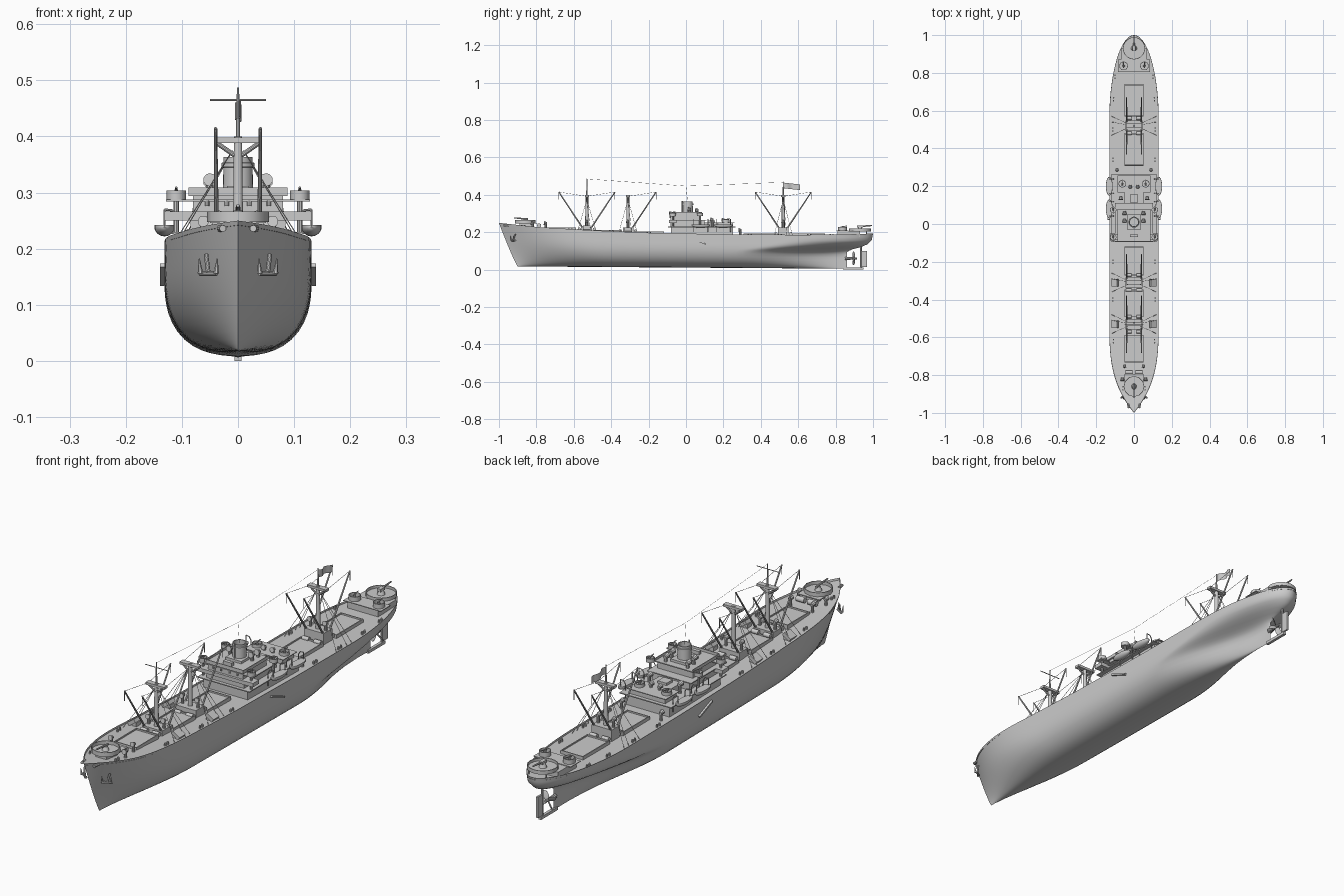
import bpy, bmesh, math
from mathutils import Vector, Matrix

if "Cube" in bpy.data.objects:
    bpy.data.objects.remove(bpy.data.objects["Cube"])

def finish(bm, name):
    bmesh.ops.remove_doubles(bm, verts=bm.verts, dist=1e-5)
    bmesh.ops.recalc_face_normals(bm, faces=bm.faces)
    me = bpy.data.meshes.new(name)
    bm.to_mesh(me)
    bm.free()
    ob = bpy.data.objects.new(name, me)
    bpy.context.collection.objects.link(ob)
    return ob

def box(name, x0, x1, y0, y1, z0, z1, rot=None):
    bm = bmesh.new()
    c = Vector(((x0 + x1) / 2, (y0 + y1) / 2, (z0 + z1) / 2))
    m = Matrix.Translation(c) @ (rot or Matrix()) @ Matrix.Diagonal((x1 - x0, y1 - y0, z1 - z0, 1))
    bmesh.ops.create_cube(bm, size=1, matrix=m)
    return finish(bm, name)

def rod(name, a, b, r, r2=None, n=10):
    a, b = Vector(a), Vector(b)
    bm = bmesh.new()
    m = Matrix.Translation((a + b) / 2) @ (b - a).to_track_quat('Z', 'Y').to_matrix().to_4x4()
    bmesh.ops.create_cone(bm, cap_ends=True, segments=n, radius1=r, radius2=r if r2 is None else r2,
                          depth=(b - a).length, matrix=m)
    return finish(bm, name)

def lathe(name, x, y, prof, n=16):
    bm = bmesh.new()
    rings = [[bm.verts.new((x + r * math.cos(2 * math.pi * k / n), y + r * math.sin(2 * math.pi * k / n), z))
              for k in range(n)] for r, z in prof]
    for a, b in zip(rings, rings[1:]):
        for k in range(n):
            bm.faces.new((a[k], a[(k + 1) % n], b[(k + 1) % n], b[k]))
    for ring in (rings[0], rings[-1]):
        bm.faces.new(ring)
    return finish(bm, name)

def gun_tub(x, y, z, r, h, barrel=0.03, aim=-1):
    t = 0.003
    lathe("gun_tub", x, y, [(r - t, z), (r, z), (r, z + h), (r - t, z + h), (r - t, z + t)])
    rod("gun_mount", (x, y, z), (x, y, z + h * 0.9), r * 0.3, r * 0.2)
    rod("gun_barrel", (x, y - aim * 0.01, z + h), (x, y + aim * barrel, z + h + barrel * 0.25), 0.003, 0.0018, 8)

def cowl(x, y, z, h, r=0.006):
    rod("vent_pipe", (x, y, z), (x, y, z + h), r)
    rod("vent_cowl", (x, y + r, z + h), (x, y - r * 1.6, z + h + r * 0.4), r * 1.1, r * 1.7)

def lerp(tab, x):
    for (a, p), (b, q) in zip(tab, tab[1:]):
        if x <= b:
            return p + (q - p) * max(0, (x - a) / (b - a))
    return tab[-1][1]

# Hull form: sheer line, stern outline and waterline shapes
SHEER = [(-1, .25), (-.8, .228), (-.5, .21), (-.2, .197), (.2, .189), (.6, .186), (.85, .188), (1, .193)]
STERN = [(0, .86), (.48, .86), (.55, .88), (.62, .935), (.7, .97), (.82, .993), (1, 1)]
sheer = lambda y: lerp(SHEER, y)
deck = lambda y: sheer(y) - .008
smooth = lambda s: (lambda c: c * c * (3 - 2 * c))(min(1, max(0, s)))

def hull_point(u, t):
    ys, ye = -.9 - .1 * t ** .9, lerp(STERN, t)
    y = ys + (ye - ys) * (1 - math.cos(math.pi * u)) / 2
    bow = 1 - max(0, 1 - (y - ys) / .5) ** (1.7 + 1.5 * t)
    w = smooth((t - .35) / .5)
    s = min(1, (ye - y) / (.6 - .15 * w))
    run = (1 - w) * smooth(s) + w * math.sqrt(max(0, 1 - (1 - s) ** 2))
    sec = (1 - (1 - min(1, t / .75)) ** 2.5) ** .4
    zk = .011 - .007 * y
    return Vector((.131 * sec * bow * run, y, zk + t * (sheer(y) - zk)))

N = 72
TS = [0, .01, .03, .06, .1, .16, .24, .33, .42, .48, .52, .56, .6, .65, .7, .76, .82, .91, 1]
bm = bmesh.new()
cols = []
for i in range(N + 1):
    half = [hull_point(i / N, t) for t in TS]
    pts = [Vector((-p.x, p.y, p.z)) for p in reversed(half)] + half[1:]
    cols.append([bm.verts.new(p) for p in pts])
for a, b in zip(cols, cols[1:]):
    for j in range(len(a) - 1):
        bm.faces.new((a[j], b[j], b[j + 1], a[j + 1]))
finish(bm, "hull")
bm = bmesh.new()
rows = []
for i in range(1, N):
    p = hull_point(i / N, 1)
    rows.append([bm.verts.new((s * p.x * .995, p.y, deck(p.y))) for s in (-1, 1)])
for a, b in zip(rows, rows[1:]):
    bm.faces.new((a[0], a[1], b[1], b[0]))
finish(bm, "main_deck")

# Rudder, sole piece and propeller
box("sole_piece", -.006, .006, .84, .95, .0, .012)
box("rudder", -.004, .004, .932, .968, .014, .1)
rod("rudder_stock", (0, .935, .005), (0, .935, .13), .005)
rod("propeller_hub", (0, .85, .06), (0, .915, .06), .009, .005)
for k in range(4):
    bm = bmesh.new()
    m = (Matrix.Translation((0, .897, .06)) @ Matrix.Rotation(k * math.pi / 2 + .5, 4, 'Y') @ Matrix.Translation((0, 0, .021))
         @ Matrix.Rotation(.6, 4, 'Z') @ Matrix.Diagonal((.012, .002, .02, 1)))
    bmesh.ops.create_uvsphere(bm, u_segments=10, v_segments=8, radius=1, matrix=m)
    finish(bm, "propeller_blade")

# Cargo hatches with coaming and raised cover
for y0, y1 in ((-.73, -.59), (-.49, -.35), (-.27, -.12), (.31, .48), (.57, .74)):
    z = deck((y0 + y1) / 2)
    box("hatch_cover", -.047, .047, y0 + .004, y1 - .004, z - .004, z + .009)
    for s in (-1, 1):
        box("hatch_coaming_side", s * .049 - .002, s * .049 + .002, y0, y1, z - .006, z + .014)
    for y in (y0, y1):
        box("hatch_coaming_end", -.051, .051, y - .002, y + .002, z - .006, z + .014)

# Masts with houses, crosstrees, booms, winches and rigging
for my, top, dirs in ((-.53, .487, (-1, 1)), (-.31, .402, (1,)), (.52, .472, (-1, 1))):
    z = deck(my)
    box("mast_house", -.045, .045, my - .028, my + .028, z - .003, .226)
    rod("lower_mast", (0, my, z), (0, my, .4), .0095, .0075, 14)
    if top > .41:
        rod("topmast", (0, my, .39), (0, my, top), .004, .002, 8)
    box("crosstree", -.042, .042, my - .011, my + .011, .388, .398)
    for s in (-1, 1):
        rod("crosstree_bracket", (0, my, .362), (s * .04, my, .39), .004)
        for dy in (-.05, .02, .05):
            rod("shroud", (s * .01, my, .375), (s * .118, my + dy, z), .0009, n=5)
        cowl(s * .035, my, .226, .03)
        for d in dirs:
            foot, tip = (s * .038, my + d * .022, .222), (s * .04, my + d * .15, .415)
            rod("cargo_boom", foot, tip, .0042, .003, 8)
            rod("boom_topping_lift", tip, (s * .038, my, .392), .0008, n=5)
            rod("boom_tackle", tip, (s * .04, my + d * .15, .375), .0014, n=5)
        for d in (-1, 1):
            rod("winch_drum", (s * .012, my + d * .04, z + .012), (s * .042, my + d * .04, z + .012), .009, n=12)
        # Life raft on sloping skid
        if my < .5:
            box("life_raft", s * .1 - .018, s * .1 + .018, my - .02, my + .02, z + .008, z + .023,
                Matrix.Rotation(s * .6, 4, 'Y'))
            box("raft_frame", s * .092 - .01, s * .092 + .01, my - .014, my + .014, z - .002, z + .016)
rod("signal_yard", (-.05, -.53, .465), (.05, -.53, .465), .0018, n=6)
for a, b in (((0, -.53, .485), (0, 0, .447)), ((0, 0, .447), (0, .52, .467)), ((0, 0, .447), (0, .01, .35))):
    rod("aerial_wire", a, b, .0006, n=4)
bm = bmesh.new()
fl = [[bm.verts.new((.006 * math.sin(i * 1.1), .522 + .011 * i, z - .0012 * i)) for z in (.435, .465)] for i in range(9)]
for a, b in zip(fl, fl[1:]):
    bm.faces.new((a[0], b[0], b[1], a[1]))
finish(bm, "flag")

# Midship house: stacked levels and overhanging decks
for name, x, y0, y1, z0, z1 in (
        ("lower_house", .1, -.08, .25, .178, .226), ("boat_deck", .118, -.095, .265, .226, .23),
        ("officers_house", .085, -.082, .1, .23, .262), ("bridge_deck", .1, -.092, .11, .262, .266),
        ("bridge_wings", .131, -.09, -.05, .25, .266), ("wheelhouse", .08, -.082, .07, .266, .296),
        ("flying_bridge_deck", .088, -.092, .08, .294, .298), ("upper_wing_deck", .128, -.085, -.055, .284, .288),
        ("funnel_base", .036, -.03, .05, .298, .308), ("engine_casing", .05, .1, .17, .23, .252),
        ("aft_house", .08, .175, .25, .23, .25), ("aft_house_roof", .088, .168, .258, .25, .253)):
    box(name, -x, x, y0, y1, z0, z1)
box("flying_bridge_front", -.088, .088, -.092, -.089, .298, .309)
box("chart_table", -.02, .02, -.07, -.055, .298, .312)
lathe("funnel", 0, .01, [(.027, .3), (.026, .345), (.029, .346), (.029, .353), (.026, .354), (.026, .363),
                         (.022, .363), (.022, .34)], 24)
rod("funnel_whistle_pipe", (0, -.02, .3), (0, -.02, .368), .003)
box("skylight", -.02, .02, .115, .155, .252, .262)
for s in (-1, 1):
    box("flying_bridge_side", s * .0865 - .0015, s * .0865 + .0015, -.092, .08, .298, .307)
    for y in (-.07, .075):
        gun_tub(s * .11, y, .288, .017, .016, .022)
        rod("tub_support", (s * .11, y, .23), (s * .11, y, .288), .005)
    gun_tub(s * .062, .213, .253, .02, .014, .022, 1)
    cowl(s * .05, .02, .298, .022, .007)
    cowl(s * .05, .06, .298, .018, .007)
    cowl(s * .07, .14, .23, .035, .007)
    cowl(s * .02, .2, .253, .012)
    for x in (.02, .055):
        lathe("bridge_porthole", s * x, -.083, [(.004, .276), (.004, .286)], 8)
    # Lifeboats with davits
    for y in (.08, .2):
        bm = bmesh.new()
        m = Matrix.Translation((s * .131, y, .239)) @ Matrix.Diagonal((.018, .05, .017, 1))
        bmesh.ops.create_uvsphere(bm, u_segments=20, v_segments=12, radius=1, matrix=m)
        for v in bm.verts:
            v.co.z = min(v.co.z, .242)
        finish(bm, "lifeboat")
        for d in (-.038, .038):
            pts = [(s * .108, y + d, .2), (s * .108, y + d, .255), (s * .116, y + d, .268), (s * .131, y + d, .27),
                   (s * .131, y + d, .24)]
            for a, b in zip(pts, pts[1:]):
                rod("davit", a, b, .002, n=6)
    # Boarding ladder on the ship side
    box("boarding_ladder", s * .135 - .004, s * .135 + .004, .02, .11, .15, .157, Matrix.Rotation(-.38, 4, 'X'))
    # Anchors and hawse pipes
    p = Vector((s * .053, -.925, .17))
    rod("anchor_shank", p + Vector((s * .004, .012, .02)), p + Vector((0, 0, -.012)), .004)
    rod("anchor_crown", p + Vector((-s * .015, -.006, -.014)), p + Vector((s * .015, .012, -.014)), .0045)
    for d in (-1, 1):
        q = p + Vector((s * d * .014, d * .008 - .003, -.014))
        rod("anchor_fluke", q, q + Vector((s * d * .002, -.003, .026)), .005, .001, 6)
    rod("fairlead", (s * .027, -.975, .236), (s * .032, -.95, .236), .006)
    # Foredeck fittings
    rod("windlass_drum", (s * .008, -.785, .236), (s * .045, -.785, .236), .011, n=14)
    cowl(s * .05, -.75, deck(-.75), .03)
    cowl(s * .062, -.82, deck(-.82), .024)
    cowl(s * .09, .29, deck(.29), .03)
    # Bollards along both deck edges
    for y in (-.87, -.62, -.4, -.2, .34, .5, .66, .78):
        x = s * min(.115, lerp([(-.9, .05), (-.8, .08), (-.6, .112), (.6, .112), (.8, .1)], y))
        for d in (-.008, .008):
            rod("bollard", (x, y + d, deck(y)), (x, y + d, deck(y) + .012), .004, n=8)

# Bow gun platform
box("bow_gun_house", -.025, .025, -.89, -.82, .22, .25)
lathe("bow_platform", 0, -.86, [(.052, .248), (.055, .248), (.055, .266), (.052, .266), (.052, .252)], 12)
box("bow_platform_step", -.05, .05, -.86, -.795, .246, .25)
rod("bow_gun_mount", (0, -.86, .25), (0, -.86, .268), .015, .008)
rod("bow_gun_barrel", (0, -.845, .27), (0, -.92, .277), .005, .003)

# Stern house, gun platform and tubs
box("stern_house", -.07, .07, .81, .93, .175, .206)
box("stern_platform", -.085, .085, .805, .87, .206, .209)
lathe("stern_gun_platform", 0, .93, [(.056, .205), (.059, .205), (.059, .22), (.056, .22), (.056, .209)], 20)
rod("stern_gun_mount", (0, .93, .208), (0, .93, .228), .016, .009)
box("stern_gun_breech", -.008, .008, .915, .945, .224, .236)
rod("stern_gun_barrel", (0, .93, .231), (0, .995, .236), .005, .003)
for s in (-1, 1):
    gun_tub(s * .055, .837, .209, .023, .019, .024, 1)
    rod("stern_platform_post", (s * .04, .965, .183), (s * .04, .965, .206), .003)

# Smooth round surfaces, keep edges sharp
for ob in bpy.data.objects:
    ob.select_set(True)
bpy.context.view_layer.objects.active = bpy.data.objects["hull"]
bpy.ops.object.shade_smooth_by_angle(angle=math.radians(35))
